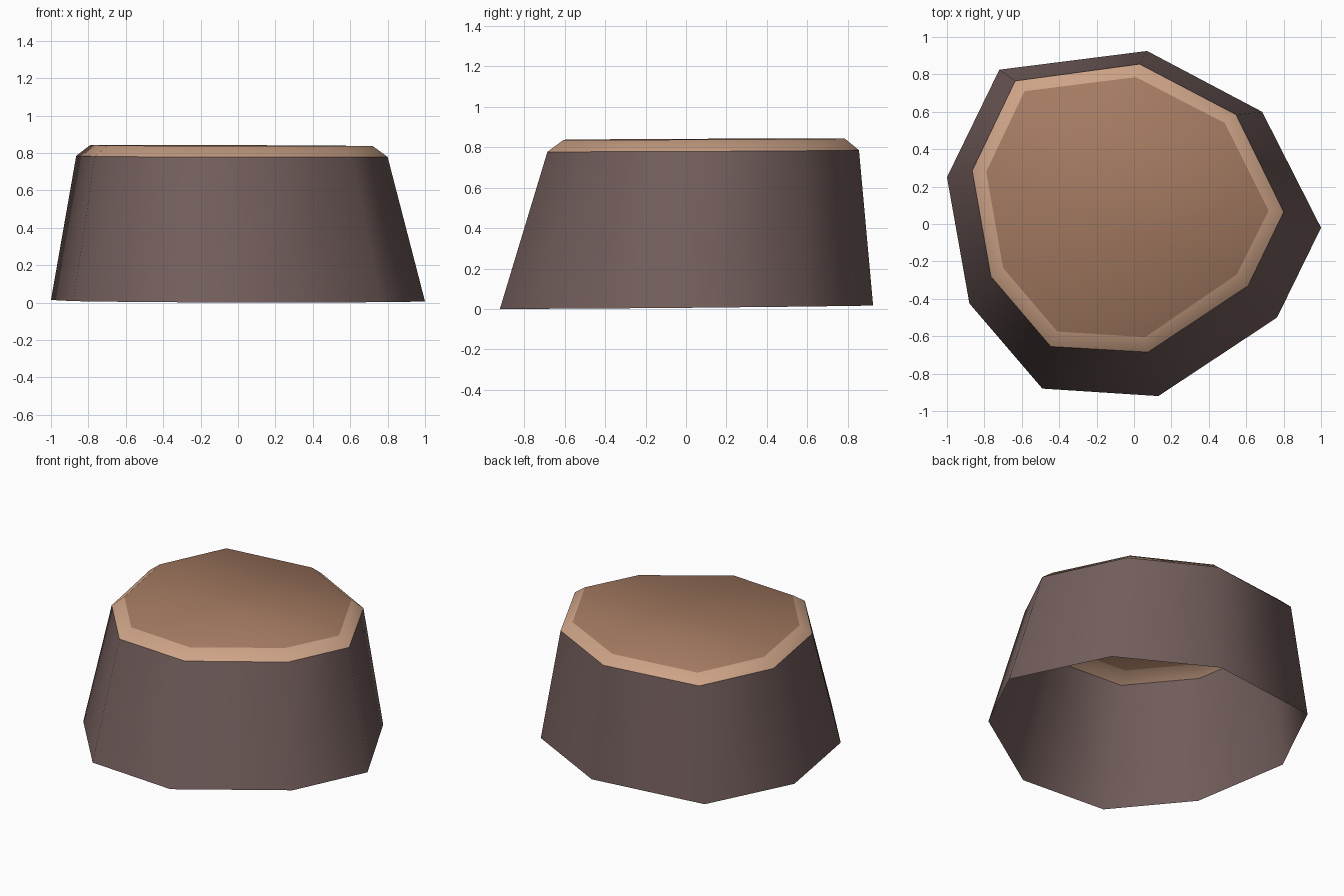
import bpy, bmesh

if "Cube" in bpy.data.objects:
    bpy.data.objects.remove(bpy.data.objects["Cube"])

def material(name, col):
    m = bpy.data.materials.new(name)
    m.diffuse_color = (*col, 1)
    m.use_nodes = True
    m.node_tree.nodes["Principled BSDF"].inputs["Base Color"].default_value = m.diffuse_color
    return m

bark = material("dark bark", (0.17, 0.112, 0.107))
rim = material("pale rim", (0.61, 0.366, 0.242))
wood = material("cut wood", (0.376, 0.198, 0.122))

# nine-sided outlines, from the back corner clockwise
BASE = [(0.07, 0.925), (0.685, 0.60), (1.0, -0.02), (0.765, -0.50), (0.13, -0.92),
        (-0.49, -0.88), (-0.88, -0.425), (-1.0, 0.25), (-0.72, 0.825)]
SHOULDER = [(0.03, 0.855), (0.545, 0.585), (0.80, 0.065), (0.61, -0.33), (0.075, -0.685),
            (-0.445, -0.655), (-0.765, -0.28), (-0.865, 0.285), (-0.635, 0.765)]
TOP = [(0.01, 0.785), (0.485, 0.54), (0.72, 0.07), (0.55, -0.27), (0.06, -0.605),
       (-0.41, -0.575), (-0.70, -0.235), (-0.79, 0.28), (-0.585, 0.71)]

bm = bmesh.new()

def ring(points, z, tilt):
    return [bm.verts.new((x, y, z + tilt * y - 0.003 * x)) for x, y in points]

base = ring(BASE, 0.01, 0.009)
shoulder = ring(SHOULDER, 0.782, 0.005)
top = ring(TOP, 0.84, 0.004)

def bridge(low, high, mat):
    n = len(low)
    for i in range(n):
        j = (i + 1) % n
        f = bm.faces.new((low[j], low[i], high[i], high[j]))
        f.material_index = mat

bridge(base, shoulder, 0)      # bark wall, open underneath
bridge(shoulder, top, 1)       # bevelled rim
cap = bm.faces.new(list(reversed(top)))
cap.material_index = 2         # cut top

for f in bm.faces:
    f.smooth = True
for e in bm.edges:             # crisp line between bark and rim
    if {f.material_index for f in e.link_faces} == {0, 1}:
        e.smooth = False

# rest on the ground
low = min(v.co.z for v in bm.verts)
for v in bm.verts:
    v.co.z -= low

mesh = bpy.data.meshes.new("tree_stump")
bm.to_mesh(mesh)
bm.free()
for m in (bark, rim, wood):
    mesh.materials.append(m)
bpy.context.collection.objects.link(bpy.data.objects.new("tree_stump", mesh))
